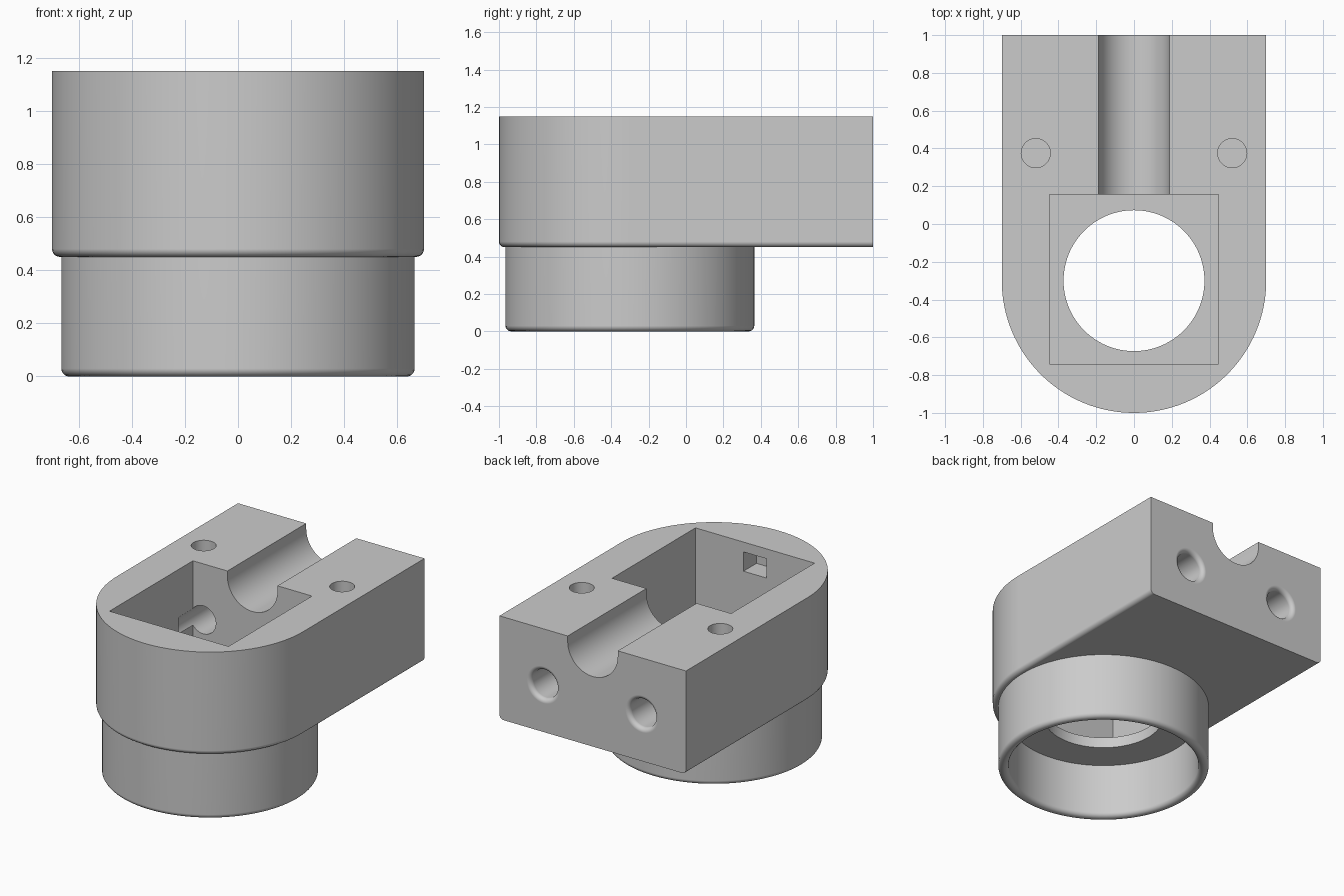
import bpy, bmesh
from math import sin, cos, pi
from mathutils import Matrix, Vector

cube = bpy.data.objects.get("Cube")
if cube:
    bpy.data.objects.remove(cube, do_unlink=True)

grey = bpy.data.materials.new("plain_grey")
grey.use_nodes = True
grey.diffuse_color = (0.6, 0.6, 0.6, 1)
grey.node_tree.nodes["Principled BSDF"].inputs["Base Color"].default_value = (0.6, 0.6, 0.6, 1)

CENTRE_Y = -0.3      # axis of the round end
RADIUS = 0.7
BASE, TOP = 0.45, 1.15
FILLET = 0.03


def finish(name, bm):
    bmesh.ops.recalc_face_normals(bm, faces=bm.faces)
    mesh = bpy.data.meshes.new(name)
    bm.to_mesh(mesh)
    bm.free()
    mesh.materials.append(grey)
    obj = bpy.data.objects.new(name, mesh)
    bpy.context.collection.objects.link(obj)
    return obj


def arc(cx, cy, r, start, end, steps):
    angles = [start + (end - start) * i / steps for i in range(steps + 1)]
    return [(cx + r * cos(a), cy + r * sin(a)) for a in angles]


def prism_mesh(points, vector):
    bm = bmesh.new()
    face = bm.faces.new([bm.verts.new(p) for p in points])
    new = bmesh.ops.extrude_face_region(bm, geom=[face])["geom"]
    bmesh.ops.translate(bm, vec=vector, verts=[v for v in new if isinstance(v, bmesh.types.BMVert)])
    return bm


def lathe(name, profile, matrix, steps=96):
    """Revolve (radius, height) points, which start and end on the axis."""
    bm = bmesh.new()
    verts = [bm.verts.new((r, 0, z)) for r, z in profile]
    edges = [bm.edges.new(pair) for pair in zip(verts, verts[1:])]
    bmesh.ops.spin(bm, geom=verts + edges, cent=(0, 0, 0), axis=(0, 0, 1),
                   angle=2 * pi, steps=steps)
    bmesh.ops.remove_doubles(bm, verts=bm.verts, dist=0.0001)
    bm.transform(matrix)
    return finish(name, bm)


def box(name, low, high):
    low, high = Vector(low), Vector(high)
    bm = bmesh.new()
    bmesh.ops.create_cube(bm, size=1)
    bm.transform(Matrix.Translation((low + high) / 2) @ Matrix.Diagonal((*(high - low), 1)))
    return finish(name, bm)


def rod(name, r, z0, z1, matrix, steps=64):
    return lathe(name, [(0, z0), (r, z0), (r, z1), (0, z1)], matrix, steps)


def combine(target, tool, operation):
    mod = target.modifiers.new("combine", 'BOOLEAN')
    mod.operation, mod.object, mod.solver = operation, tool, 'EXACT'
    bpy.ops.object.modifier_apply(modifier=mod.name)
    bpy.data.objects.remove(tool, do_unlink=True)


# Main block: round front, square back, lower rim rounded except at the back
outline = arc(0, CENTRE_Y, RADIUS, pi, 2 * pi, 64) + [(RADIUS, 1), (-RADIUS, 1)]
bm = prism_mesh([(x, y, BASE) for x, y in outline], (0, 0, TOP - BASE))
rim = [e for e in bm.edges if all(v.co.z < BASE + 0.01 for v in e.verts)
       and not all(v.co.y > 0.99 for v in e.verts)]
bmesh.ops.bevel(bm, geom=rim, offset=FILLET, segments=5, profile=0.5, affect='EDGES')
body = finish("housing", bm)
bpy.context.view_layer.objects.active = body
body.select_set(True)

# Round collar below the block
axis = Matrix.Translation((0, CENTRE_Y, 0))
collar = [(0, 0)] + arc(0.665 - FILLET, FILLET, FILLET, -pi / 2, 0, 5) + [(0.665, 0.6), (0, 0.6)]
combine(body, lathe("collar", collar, axis), 'UNION')

# Recess in the collar, with a rounded mouth
mouth = arc(0.6 + FILLET, FILLET, FILLET, 1.5 * pi, pi, 5)
recess = [(0, -0.1), (0.6 + FILLET, -0.1)] + mouth + [(0.6, 0.37), (0, 0.37)]
cutters = [lathe("recess", recess, axis)]

# Square pocket and the bore through its floor
cutters.append(box("pocket", (-0.447, -0.74, 0.443), (0.447, 0.155, 1.3)))
cutters.append(rod("bore", 0.373, 0.3, 0.5, axis, 96))

# Half-round channel from the pocket to the back
trough = arc(0, 1.113, 0.188, pi, 2 * pi, 32) + [(0.188, 1.3), (-0.188, 1.3)]
cutters.append(finish("channel", prism_mesh([(x, 0, z) for x, z in trough], (0, 1.2, 0))))

# Small blind slot in the front wall of the pocket
cutters.append(box("slot", (-0.087, -0.88, 0.952), (0.087, -0.6, 1.083)))

for side in (-1, 1):
    # Blind screw hole in the top
    cutters.append(rod("screw_hole", 0.077, 0.9, 1.3, Matrix.Translation((side * 0.52, 0.375, 0))))
    # Long hole from the back into the pocket, with a rounded mouth
    flare = arc(0.095 + FILLET, -FILLET, FILLET, pi, pi / 2, 5)
    long_hole = [(0, -1), (0.095, -1)] + flare + [(0.095 + FILLET, 0.1), (0, 0.1)]
    place = Matrix.Translation((side * 0.37, 1, 0.77)) @ Matrix.Rotation(-pi / 2, 4, 'X')
    cutters.append(lathe("long_hole", long_hole, place, 64))

for cutter in cutters:
    combine(body, cutter, 'DIFFERENCE')

# Smooth curves, crisp corners, flat faces kept flat
bpy.ops.object.shade_smooth_by_angle(angle=0.5)
weighted = body.modifiers.new("weighted_normals", 'WEIGHTED_NORMAL')
weighted.keep_sharp = True
